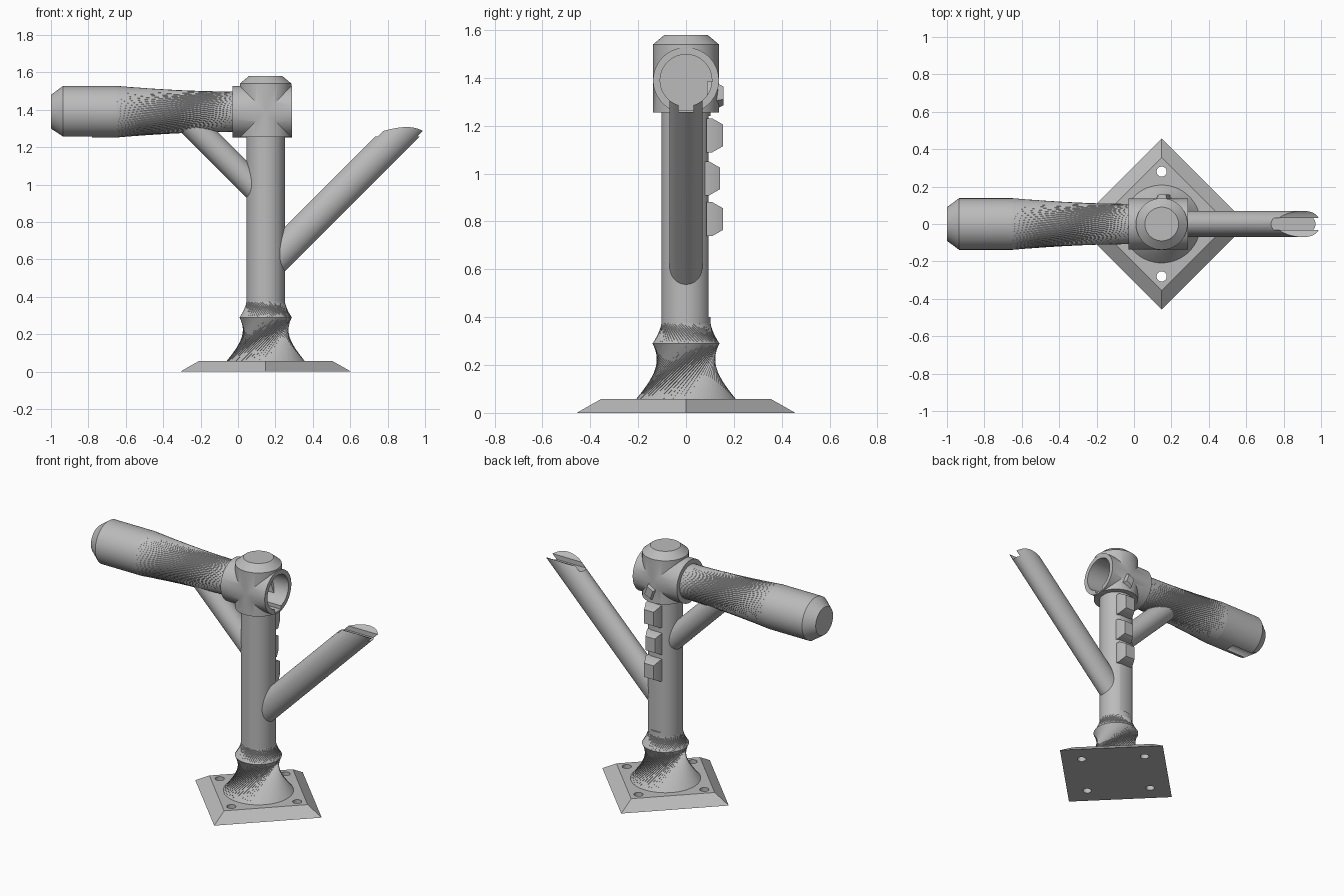
import bpy, math
from math import sin, cos, pi
from mathutils import Vector, Matrix

if "Cube" in bpy.data.objects:
    bpy.data.objects.remove(bpy.data.objects["Cube"])

AXIS = 0.148      # x of the upright post
ARM_Z = 1.39      # height of the horizontal arm
SIDES = 64

grey = bpy.data.materials.new("plain_grey")
grey.use_nodes = True
grey.diffuse_color = (0.5, 0.5, 0.5, 1)
grey.node_tree.nodes["Principled BSDF"].inputs["Base Color"].default_value = (0.5, 0.5, 0.5, 1)

UPRIGHT = Matrix.Translation((AXIS, 0, 0))
SIDEWAYS = Matrix.Translation((0, 0, ARM_Z)) @ Matrix.Rotation(pi / 2, 4, "Y")


def lathe(name, profile, matrix, sides=SIDES, scale=(1, 1)):
    """Loft rings of (height, radius, twist in degrees) along local z."""
    verts, faces = [], []
    for height, radius, twist in profile:
        for i in range(sides):
            a = 2 * pi * i / sides + math.radians(twist)
            verts.append(matrix @ Vector((radius * scale[0] * cos(a), radius * scale[1] * sin(a), height)))
    for r in range(len(profile) - 1):
        for i in range(sides):
            j = (i + 1) % sides
            a, b = r * sides, (r + 1) * sides
            if profile[r][2] == profile[r + 1][2]:
                faces.append((a + i, a + j, b + j, b + i))
            else:
                faces += [(a + i, a + j, b + i), (a + j, b + j, b + i)]
    faces.append(tuple(reversed(range(sides))))
    faces.append(tuple(range(len(verts) - sides, len(verts))))
    mesh = bpy.data.meshes.new(name)
    mesh.from_pydata(verts, [], faces)
    mesh.materials.append(grey)
    obj = bpy.data.objects.new(name, mesh)
    bpy.context.collection.objects.link(obj)
    return obj


def rod(name, start, end, radius, scale=(1, 1)):
    """Straight rod between two points."""
    start, end = Vector(start), Vector(end)
    way = end - start
    turn = Matrix.Rotation(math.atan2(way.x, way.z), 4, "Y")
    return lathe(name, [(0, radius, 0), (way.length, radius, 0)],
                 Matrix.Translation(start) @ turn, scale=scale)


def box(name, low, high):
    low, high = Vector(low), Vector(high)
    bpy.ops.mesh.primitive_cube_add(size=1, location=(low + high) / 2)
    obj = bpy.context.object
    obj.name = name
    obj.scale = high - low
    obj.data.materials.append(grey)
    bpy.context.view_layer.update()
    return obj


def combine(obj, operation, *others):
    """Apply a boolean with each other object, then drop it."""
    bpy.context.view_layer.objects.active = obj
    for other in others:
        mod = obj.modifiers.new("cut", "BOOLEAN")
        mod.operation = operation
        mod.solver = "EXACT"
        mod.object = other
        bpy.ops.object.modifier_apply(modifier=mod.name)
        bpy.data.objects.remove(other)


# Foot plate with four screw holes
plate = lathe("foot_plate", [(0, 0.457, 0), (0.058, 0.355, 0)], UPRIGHT, sides=4)
for k in range(4):
    x, y = AXIS + 0.28 * cos(k * pi / 2), 0.28 * sin(k * pi / 2)
    combine(plate, "DIFFERENCE", rod("hole", (x, y, -0.1), (x, y, 0.2), 0.027))

# Twisted foot and collar
lathe("twisted_foot", [(0.05, 0.215, 0), (0.29, 0.14, 90)], UPRIGHT)
lathe("twisted_collar", [(0.29, 0.14, 0), (0.375, 0.103, -35)], UPRIGHT)

# Post with a flat strip down the back
post = lathe("post", [(0.2, 0.103, 0), (1.262, 0.103, 0)], UPRIGHT)
combine(post, "DIFFERENCE", box("strip", (AXIS - 0.1, 0.094, 0.4), (AXIS + 0.1, 0.2, 1.24)))

# Head: crossing drums, bored from the left with a key slot
head = lathe("head", [(1.255, 0.138, 0), (1.54, 0.138, 0), (1.58, 0.09, 0)], UPRIGHT)
combine(head, "UNION", lathe("drum", [(-0.03, 0.1375, 0), (0.289, 0.1375, 0)], SIDEWAYS))
combine(head, "DIFFERENCE",
        lathe("bore", [(0.03, 0.108, 0), (0.4, 0.108, 0)], SIDEWAYS),
        box("key_slot", (0.03, -0.032, 1.264), (0.4, 0.032, ARM_Z)))

# Arm: chamfered barrel with a slot under its tip, and a twisted neck
barrel = lathe("arm_barrel", [(-1, 0.09, 0), (-0.935, 0.138, 0), (-0.65, 0.138, 0)], SIDEWAYS)
combine(barrel, "DIFFERENCE", rod("tip_slot", (-1.1, 0, 1.255), (-0.78, 0, 1.255), 0.034))
lathe("arm_neck", [(-0.65, 0.138, 0), (-0.02, 0.108, -38)], SIDEWAYS)

# Brace under the arm
rod("arm_brace", (AXIS, 0, 0.927), (-0.265, 0, 1.34), 0.07)

# Open rest: slanted rod with a cradle cut in its tip
rest = rod("slanted_rest", (AXIS, 0, 0.553), (0.995, 0, 1.40), 0.07, scale=(1.2, 1))
combine(rest, "DIFFERENCE",
        lathe("cradle", [(0.5, 0.108, 0), (1.3, 0.108, 0)], SIDEWAYS),
        box("cradle_slot", (0.5, -0.032, 1.257), (1.3, 0.032, ARM_Z)))

# Tapered lugs up the back
for name, z, y, size, spin in (("lower_lug", 0.81, 0.155, 1, 45), ("middle_lug", 0.98, 0.142, 1, 45),
                               ("upper_lug", 1.16, 0.155, 1, 45), ("head_lug", 1.325, 0.157, 0.65, 20)):
    place = Matrix.Translation((AXIS + 0.012, y, z)) @ Matrix.Rotation(-pi / 2, 4, "X")
    lathe(name, [(-0.07, 0.1 * size, spin), (-0.045, 0.1 * size, spin), (0, 0.064 * size, spin)],
          place, sides=4, scale=(0.75, 1))

# Smooth round surfaces, keep edges sharp
bpy.ops.object.select_all(action="DESELECT")
for obj in bpy.context.scene.objects:
    if obj.type == "MESH":
        obj.select_set(True)
        bpy.context.view_layer.objects.active = obj
bpy.ops.object.shade_smooth_by_angle(angle=math.radians(30))
